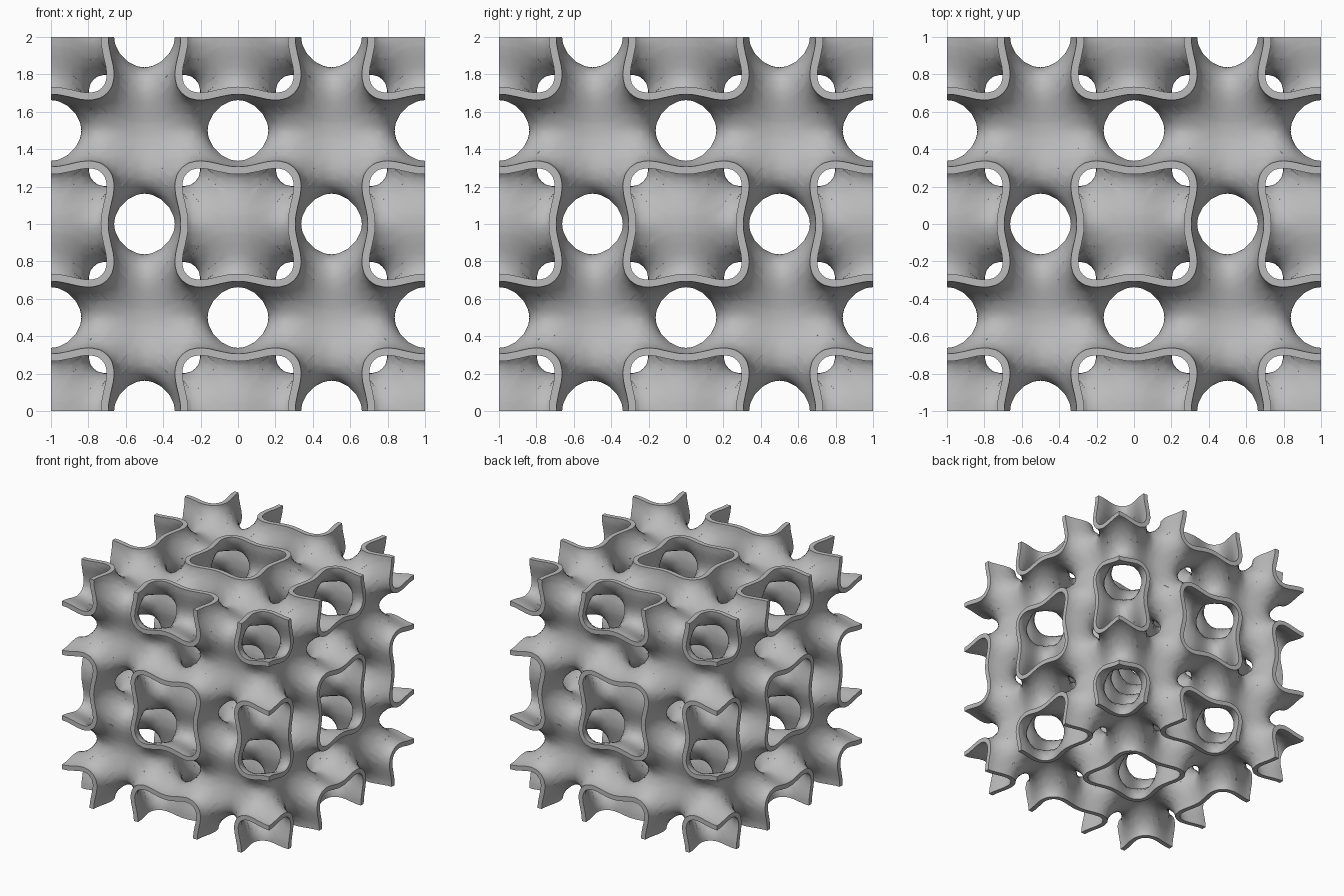
import bpy
import bmesh
from itertools import permutations, product
from math import cos, sin, pi
from mathutils import Matrix, Vector

STEPS = 10          # grid steps along one octant of a unit cell
OCTANT = 0.5
HALF_WALL = 0.02
TAU = 2 * pi

cube = bpy.data.objects.get("Cube")
if cube:
    bpy.data.objects.remove(cube, do_unlink=True)


# Periodic body-centred minimal surface and its gradient
def field(p):
    a, b, c = (cos(TAU * t) for t in p)
    return 2 * (a * b + b * c + c * a) - 2 * (a * a + b * b + c * c) + 3


def gradient(p):
    c = [cos(TAU * t) for t in p]
    total = sum(c)
    return Vector([-TAU * sin(TAU * t) * (2 * total - 6 * k) for t, k in zip(p, c)])


def to_surface(p):
    for _ in range(5):
        g = gradient(p)
        p = p - g * (field(p) / g.length_squared)
    return p


# One octant of the sheet, cut from a grid of tetrahedra
def build_octant(bm):
    def place(n):
        return Vector(n) * (OCTANT / STEPS)

    nodes = product(range(STEPS + 1), repeat=3)
    value = {n: field(place(n)) for n in nodes}
    cache = {}

    def crossing(m, n):
        key = (min(m, n), max(m, n))
        if key not in cache:
            m, n = key
            t = value[m] / (value[m] - value[n])
            cache[key] = bm.verts.new(to_surface(place(m).lerp(place(n), t)))
        return cache[key]

    for cell in product(range(STEPS), repeat=3):
        for order in permutations(range(3)):
            node = list(cell)
            tet = [cell]
            for axis in order:
                node[axis] += 1
                tet.append(tuple(node))
            pos = [n for n in tet if value[n] > 0]
            neg = [n for n in tet if value[n] <= 0]
            if not pos or not neg:
                continue
            if len(pos) == 2:
                (p, q), (r, s) = pos, neg
                ring = [crossing(p, r), crossing(p, s), crossing(q, s), crossing(q, r)]
                bm.faces.new(ring[:3])
                bm.faces.new([ring[0], ring[2], ring[3]])
            else:
                bm.faces.new([crossing(p, r) for p in pos for r in neg])


# Reflect the octant into a full cell, then the cell into a 2 x 2 x 2 block
def reflect(bm):
    for axis in range(3):
        scale = Vector((1, 1, 1))
        scale[axis] = -1
        copy = bmesh.ops.duplicate(bm, geom=bm.verts[:] + bm.edges[:] + bm.faces[:])
        verts = [e for e in copy["geom"] if isinstance(e, bmesh.types.BMVert)]
        bmesh.ops.transform(bm, matrix=Matrix.Diagonal(scale.to_4d()), verts=verts)
    bmesh.ops.remove_doubles(bm, verts=bm.verts[:], dist=0.0005)


sheet = bmesh.new()
build_octant(sheet)
reflect(sheet)
bmesh.ops.translate(sheet, vec=Vector((OCTANT, OCTANT, OCTANT)), verts=sheet.verts[:])
reflect(sheet)
sheet.normal_update()
for face in sheet.faces:
    if face.normal.dot(gradient(face.calc_center_median())) < 0:
        face.normal_flip()

# Give the sheet a wall with two skins and a flat rim on the block's sides
wall = bmesh.new()
lift = Vector((0, 0, 1))
skin_a, skin_b = {}, {}
for v in sheet.verts:
    offset = gradient(v.co).normalized() * HALF_WALL
    skin_a[v] = wall.verts.new(v.co + offset + lift)
    skin_b[v] = wall.verts.new(v.co - offset + lift)
for face in sheet.faces:
    wall.faces.new([skin_a[v] for v in face.verts])
    wall.faces.new([skin_b[v] for v in reversed(face.verts)])
    for loop in face.loops:
        if loop.edge.is_boundary:
            u, v = loop.vert, loop.link_loop_next.vert
            wall.faces.new([skin_a[v], skin_a[u], skin_b[u], skin_b[v]])

mesh = bpy.data.meshes.new("lattice_sheet")
wall.to_mesh(mesh)
wall.free()
sheet.free()

# Plain grey finish
grey = bpy.data.materials.new("plain grey")
grey.use_nodes = True
colour = (0.5, 0.5, 0.5, 1)
grey.diffuse_color = colour
grey.node_tree.nodes["Principled BSDF"].inputs["Base Color"].default_value = colour
mesh.materials.append(grey)

lattice = bpy.data.objects.new("lattice_sheet", mesh)
bpy.context.collection.objects.link(lattice)
bpy.ops.object.select_all(action="DESELECT")
lattice.select_set(True)
bpy.context.view_layer.objects.active = lattice
bpy.ops.object.shade_smooth_by_angle(angle=0.8)
